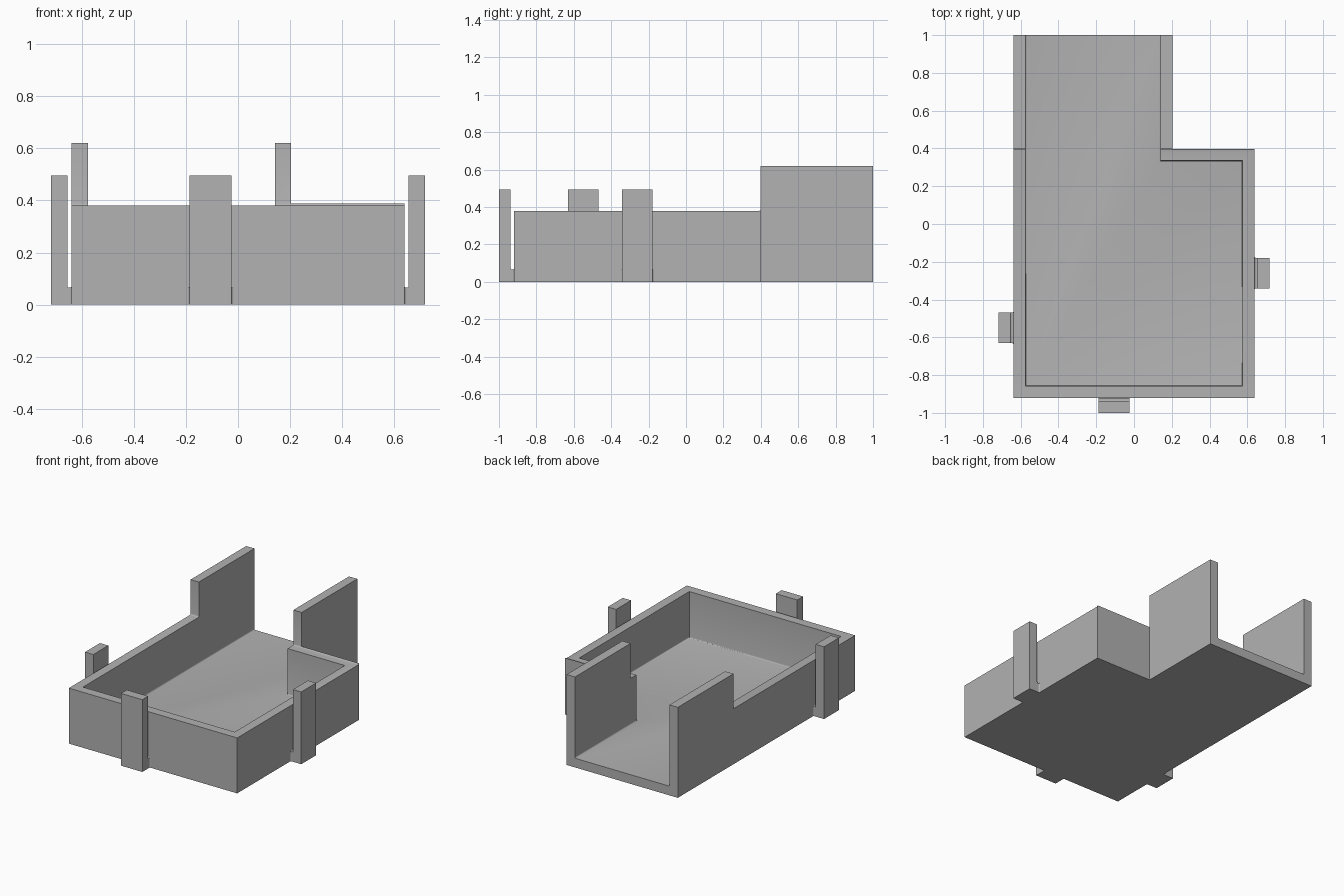
import bpy, bmesh, math
from mathutils import Matrix, Vector

if "Cube" in bpy.data.objects:
    bpy.data.objects.remove(bpy.data.objects["Cube"])

W, FLOOR, LOW, TALL = 0.638, 0.063, 0.38, 0.62   # half width, floor, wall heights
FRONT, SHOULDER, BACK = -0.92, 0.398, 1.0
T, R = 0.063, 0.008                              # wall thickness, fillet radius
CH = 0.204                                       # right side of the channel

grey = bpy.data.materials.new("light_grey")
grey.diffuse_color = (0.445, 0.445, 0.445, 1)
grey.use_nodes = True
grey.node_tree.nodes["Principled BSDF"].inputs["Base Color"].default_value = grey.diffuse_color


def prism(name, pts, vec, matrix=None, fillet_z=None):
    """Extrude a closed 3D outline along vec; optionally round its edges lying at fillet_z."""
    bm = bmesh.new()
    face = bm.faces.new([bm.verts.new(p) for p in pts])
    ext = bmesh.ops.extrude_face_region(bm, geom=[face], use_keep_orig=True)
    bmesh.ops.translate(bm, vec=vec, verts=[g for g in ext["geom"] if isinstance(g, bmesh.types.BMVert)])
    bmesh.ops.recalc_face_normals(bm, faces=bm.faces[:])
    if fillet_z is not None:
        edges = [e for e in bm.edges if all(abs(v.co.z - fillet_z) < 1e-5 for v in e.verts)]
        bmesh.ops.bevel(bm, geom=edges, offset=R, segments=3, profile=0.5, affect='EDGES')
    if matrix:
        bm.transform(matrix)
    mesh = bpy.data.meshes.new(name)
    bm.to_mesh(mesh)
    bm.free()
    mesh.materials.append(grey)
    obj = bpy.data.objects.new(name, mesh)
    bpy.context.collection.objects.link(obj)
    return obj


def arc(cx, cy, a0, a1, n=4):
    return [(cx + R * math.cos(math.radians(a0 + (a1 - a0) * i / n)),
             cy + R * math.sin(math.radians(a0 + (a1 - a0) * i / n))) for i in range(n + 1)]


def cut(obj, cutter):
    cutter.hide_render = True
    mod = obj.modifiers.new("cut", 'BOOLEAN')
    mod.operation, mod.solver, mod.object = 'DIFFERENCE', 'EXACT', cutter
    bpy.context.view_layer.objects.active = obj
    bpy.ops.object.modifier_apply(modifier=mod.name)
    bpy.data.objects.remove(cutter)


# Tray body: stepped outline, wide box in front and narrow channel behind
outline = [(-W, FRONT), (W, FRONT), (W, SHOULDER), (CH, SHOULDER), (CH, BACK), (-W, BACK)]
tray = prism("tray_body", [(x, y, 0) for x, y in outline], (0, 0, TALL))

# Lower the front walls, with a small fillet below the tall channel sides
step = [(-2, LOW)] + arc(SHOULDER - R, LOW + R, -90, 0) + [(SHOULDER, 1), (-2, 1)]
cut(tray, prism("wall_step_cutter", [(-2, y, z) for y, z in step], (4, 0, 0)))

# Hollow it out, leaving the back open
inner = [(-W + T, FRONT + T), (W - T, FRONT + T), (W - T, SHOULDER - T),
         (CH - T, SHOULDER - T), (CH - T, 1.3), (-W + T, 1.3)]
cut(tray, prism("cavity_cutter", [(x, y, FLOOR) for x, y in inner], (0, 0, 1), fillet_z=FLOOR))


def clip(name, x, y, angle):
    """Upright tab on a short foot; local +x points away from the wall."""
    place = Matrix.Translation((x, y, 0)) @ Matrix.Rotation(math.radians(angle), 4, 'Z')
    half, gap, depth, top, foot = 0.081, 0.017, 0.08, 0.495, 0.065
    profile = [(0, 0), (depth, 0), (depth, top), (gap, top)]
    profile += arc(gap - R, foot + R, 0, -90) + arc(R, foot + R, -90, -180)
    prism(name, [(d, -half, z) for d, z in profile], (0, 2 * half, 0), place)
    # Small fillets where the foot meets the wall
    for side, tag in ((1, "left"), (-1, "right")):
        pts = [(0, half)] + arc(R, half + R, -90, -180)
        prism(f"{name}_fillet_{tag}", [(px, side * py, 0) for px, py in pts], (0, 0, foot), place)


clip("front_clip", -0.106, FRONT, -90)
clip("right_clip", W, -0.26, 0)
clip("left_clip", -W, -0.55, 180)

for obj in bpy.context.collection.objects:
    obj.select_set(True)
    bpy.context.view_layer.objects.active = obj
bpy.ops.object.shade_smooth_by_angle(angle=math.radians(35))
